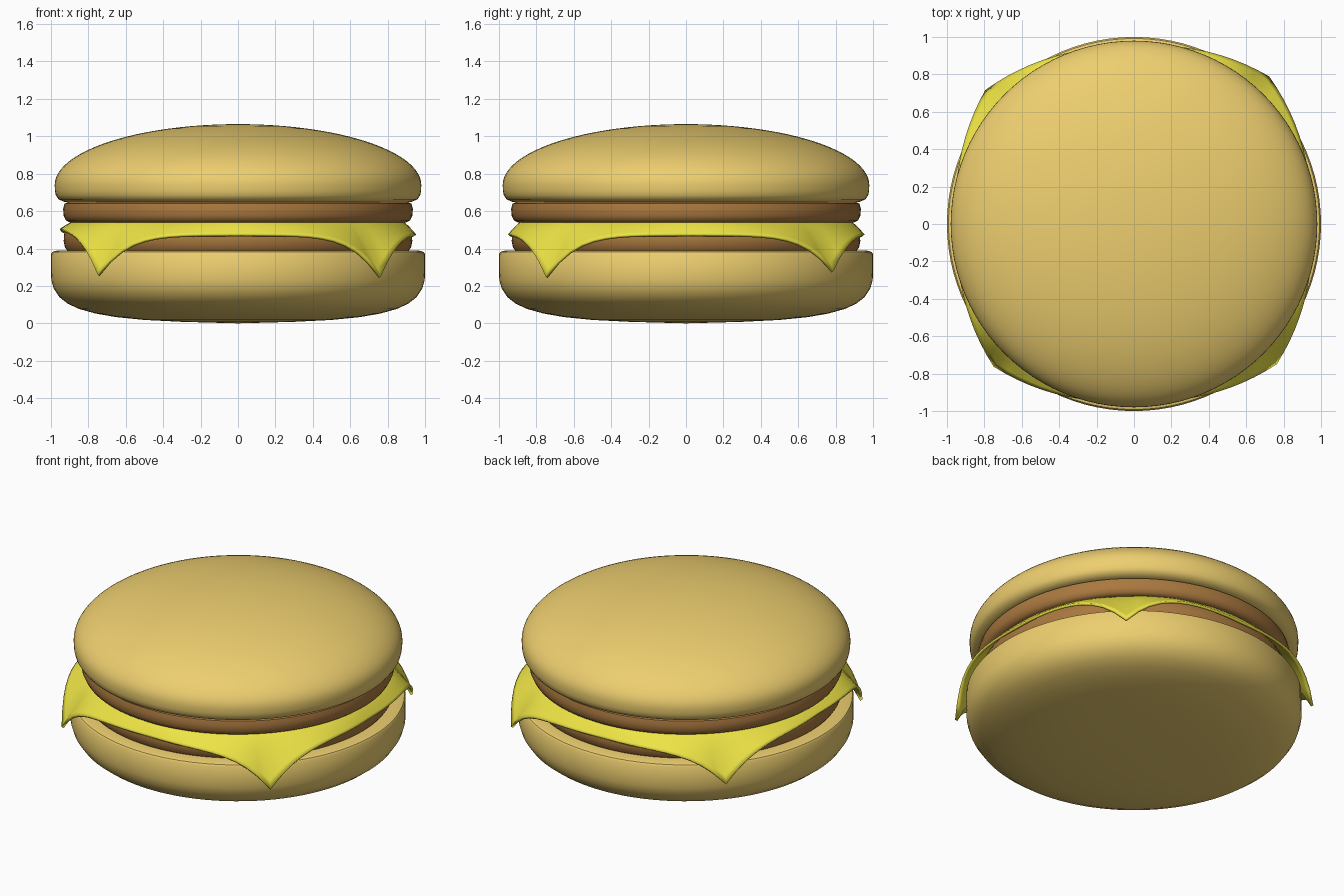
import bpy, bmesh
from math import sin, cos, pi, radians

if "Cube" in bpy.data.objects:
    bpy.data.objects.remove(bpy.data.objects["Cube"])


def material(name, rgb):
    m = bpy.data.materials.new(name)
    m.diffuse_color = (*rgb, 1)
    m.use_nodes = True
    m.node_tree.nodes["Principled BSDF"].inputs["Base Color"].default_value = m.diffuse_color
    return m


def finish(name, bm, mat, angle=40):
    bmesh.ops.recalc_face_normals(bm, faces=bm.faces)
    me = bpy.data.meshes.new(name)
    bm.to_mesh(me)
    bm.free()
    me.materials.append(mat)
    ob = bpy.data.objects.new(name, me)
    bpy.context.collection.objects.link(ob)
    bpy.ops.object.select_all(action='DESELECT')
    bpy.context.view_layer.objects.active = ob
    ob.select_set(True)
    bpy.ops.object.shade_smooth_by_angle(angle=radians(angle))
    return ob


def lathe(name, profile, mat, steps=96):
    """Revolve an (r, z) profile that starts and ends on the axis."""
    bm = bmesh.new()
    vs = [bm.verts.new((r, 0, z)) for r, z in profile]
    es = [bm.edges.new(p) for p in zip(vs, vs[1:])]
    bmesh.ops.spin(bm, geom=vs + es, cent=(0, 0, 0), axis=(0, 0, 1),
                   angle=2 * pi, steps=steps, use_duplicate=False)
    bmesh.ops.remove_doubles(bm, verts=bm.verts, dist=1e-4)
    return finish(name, bm, mat)


bun = material("bun", (0.85, 0.62, 0.16))
meat = material("meat", (0.40, 0.19, 0.05))
yellow = material("cheese", (0.85, 0.77, 0.06))

# Bottom bun
lathe("bottom_bun", [(0, 0), (.3, .008), (.5, .018), (.65, .033), (.76, .052),
                     (.85, .077), (.91, .105), (.955, .14), (.985, .185),
                     (.998, .23), (1, .27), (1, .37), (.992, .382),
                     (.97, .388), (.9, .39), (0, .39)], bun)

# Two patties
lathe("lower_patty", [(0, .385), (.91, .385), (.925, .405), (.932, .44),
                      (.93, .475), (.915, .505), (.88, .525), (0, .53)], meat)
lathe("upper_patty", [(0, .54), (.9, .54), (.92, .55), (.932, .575),
                      (.935, .61), (.928, .64), (.9, .652), (0, .652)], meat)

# Top bun: small rounded lip below an elliptical dome
dome = [(.98 * cos(i * pi / 48), .74 + .325 * sin(i * pi / 48)) for i in range(24)]
lathe("top_bun", [(0, .645), (.88, .645), (.93, .65), (.96, .663), (.974, .685),
                  (.979, .71)] + dome + [(0, 1.065)], bun)

# Cheese slice: rings from a flat centre out to a draped rim with four corners
corners = [(-44.5, .25), (47.5, .28), (138, .28), (225.5, .26), (315.5, .25)]
side_rise = [0, 0, .03, 0]
PER, RINGS = 24, 8
bm = bmesh.new()
rings = []
for k in range(RINGS + 1):
    t = k / RINGS
    ring = []
    for (a0, z0), (a1, z1), rise in zip(corners, corners[1:], side_rise):
        for i in range(PER):
            s = i / PER
            near = abs(1 - 2 * s)
            ang = radians(a0 + (a1 - a0) * s)
            tip = z0 if s < .5 else z1
            rim_r = .95 + .12 * near ** 1.5
            mid = .475 + rise * (1 - near ** 2)
            rim_z = mid + (tip - .475) * near ** 5
            r = .88 + (rim_r - .88) * t
            z = .545 - (.545 - rim_z) * t ** 1.3
            ring.append(bm.verts.new((r * cos(ang), r * sin(ang), z)))
    rings.append(ring)
n = len(rings[0])
for a, b in zip(rings, rings[1:]):
    for i in range(n):
        j = (i + 1) % n
        bm.faces.new((a[i], a[j], b[j], b[i]))
bm.faces.new(rings[0])
cheese = finish("cheese_slice", bm, yellow)
mod = cheese.modifiers.new("thickness", 'SOLIDIFY')
mod.thickness = .016
mod.offset = -1 if cheese.data.polygons[-1].normal.z > 0 else 1
